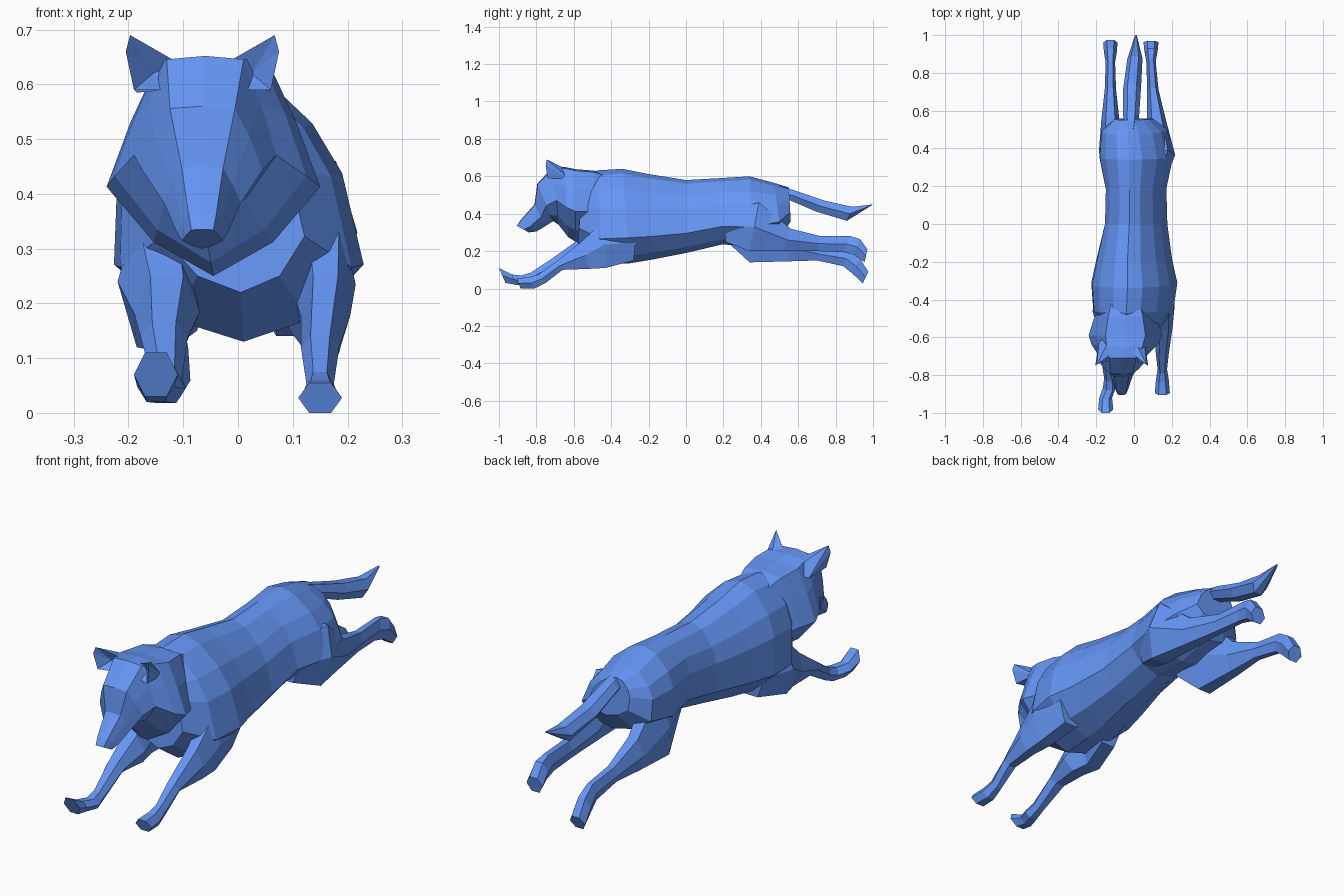
import bpy, bmesh

# Cross-sections: u = fraction of half width, v = 0 at the underside, 1 at the top
TORSO = [(0, 1), (.34, .95), (.7, .78), (.9, .6), (1, .27), (.58, .08), (0, 0),
         (-.58, .08), (-1, .27), (-.9, .6), (-.7, .78), (-.34, .95)]
HEAD = [(0, 1), (.54, .98), (.78, .72), (1, .42), (.56, .16), (0, 0),
        (-.56, .16), (-1, .42), (-.78, .72), (-.54, .98)]
LIMB = [(-.5, 1), (.5, 1), (1, .5), (.5, 0), (-.5, 0), (-1, .5)]

fur = bpy.data.materials.new("blue")
fur.diffuse_color = (.13, .305, .92, 1)


def make_object(name, verts, faces):
    mesh = bpy.data.meshes.new(name)
    bm = bmesh.new()
    vs = [bm.verts.new(v) for v in verts]
    for f in faces:
        bm.faces.new([vs[i] for i in f])
    bmesh.ops.recalc_face_normals(bm, faces=bm.faces)
    bm.to_mesh(mesh)
    bm.free()
    mesh.materials.append(fur)
    obj = bpy.data.objects.new(name, mesh)
    bpy.context.collection.objects.link(obj)
    return obj


def loft(name, section, rings, lean=0):
    """Each ring: centre x, half width, top y, top z, underside y, underside z."""
    n = len(section)
    verts, faces = [], []
    for x, w, yt, zt, yb, zb in rings:
        verts += [(x + u * w - lean * (2 * v - 1), yb + (yt - yb) * v, zb + (zt - zb) * v)
                  for u, v in section]
    for r in range(len(rings) - 1):
        for i in range(n):
            j = (i + 1) % n
            faces.append((r * n + i, r * n + j, (r + 1) * n + j, (r + 1) * n + i))
    faces += [tuple(range(n)), tuple(range(len(verts) - n, len(verts)))]
    return make_object(name, verts, faces)


# Torso from rump to chest, leaning slightly to one side
loft("torso", TORSO, [
    (-.01, .10, .55, .54, .56, .36),
    (-.01, .175, .47, .565, .51, .28),
    (.0, .195, .34, .60, .36, .23),
    (.0, .16, .18, .59, .19, .235),
    (.0, .165, .0, .58, .0, .19),
    (-.01, .20, -.2, .612, -.18, .155),
    (-.01, .228, -.34, .64, -.30, .135),
    (-.015, .212, -.47, .632, -.45, .13),
    (-.02, .13, -.55, .60, -.58, .22)], lean=.025)

# Neck ruff, skull and down-pointing muzzle
loft("head", HEAD, [
    (-.045, .13, -.40, .60, -.44, .24),
    (-.045, .17, -.49, .63, -.52, .25),
    (-.045, .195, -.59, .638, -.59, .25),
    (-.05, .175, -.65, .65, -.63, .275),
    (-.06, .13, -.71, .652, -.68, .34),
    (-.065, .11, -.795, .56, -.71, .36),
    (-.065, .07, -.81, .45, -.75, .335),
    (-.065, .047, -.885, .365, -.80, .305),
    (-.065, .037, -.905, .335, -.84, .30)])

# Ears with a folded inner face
for side, label in ((-1, "right"), (1, "left")):
    pts = [(.045, -.68, .64), (.055, -.72, .59), (.125, -.74, .59), (.12, -.62, .585),
           (.14, -.75, .66), (.05, -.58, .61), (.09, -.69, .62), (.132, -.745, .69)]
    make_object("ear_" + label, [(-.065 + side * x, y, z) for x, y, z in pts],
                [(0, 6, 7), (6, 4, 7), (0, 1, 6), (1, 2, 6), (6, 2, 4), (2, 3, 4),
                 (3, 7, 4), (3, 5, 7), (5, 0, 7), (0, 1, 2, 3, 5)])

# Tail, thickening and then running to a point
loft("tail", LIMB, [
    (-.02, .03, .50, .55, .50, .48),
    (-.015, .042, .58, .525, .56, .47),
    (-.01, .047, .74, .47, .70, .41),
    (.005, .04, .89, .437, .86, .362),
    (.01, .006, 1.0, .45, .99, .443)])

# Front legs, both reaching forward, from shoulder to paw
loft("front_leg_right", LIMB, [
    (-.11, .07, -.30, .34, -.31, .15),
    (-.15, .07, -.46, .36, -.46, .12),
    (-.13, .06, -.59, .25, -.54, .115),
    (-.135, .043, -.71, .165, -.67, .115),
    (-.13, .028, -.83, .085, -.80, .04),
    (-.13, .034, -.88, .07, -.85, .018),
    (-.15, .034, -.93, .075, -.91, .02),
    (-.15, .04, -1.0, .11, -.965, .03)])
loft("front_leg_left", LIMB, [
    (.13, .07, -.26, .34, -.28, .15),
    (.155, .06, -.44, .36, -.43, .11),
    (.16, .045, -.56, .25, -.52, .105),
    (.15, .035, -.70, .14, -.66, .10),
    (.15, .025, -.79, .075, -.75, .03),
    (.15, .034, -.84, .06, -.81, .0),
    (.15, .04, -.905, .055, -.885, .0)])

# Hind legs, both stretched back, from thigh to paw
loft("hind_leg_right", LIMB, [
    (-.09, .055, .24, .40, .22, .25),
    (-.12, .066, .42, .44, .34, .14),
    (-.125, .048, .56, .29, .54, .145),
    (-.125, .03, .72, .22, .70, .15),
    (-.125, .025, .87, .20, .84, .12),
    (-.125, .034, .93, .16, .89, .08),
    (-.125, .038, .975, .09, .945, .028)])
loft("hind_leg_left", LIMB, [
    (.10, .06, .23, .42, .21, .25),
    (.14, .078, .39, .46, .34, .20),
    (.12, .052, .56, .32, .52, .20),
    (.10, .03, .72, .28, .70, .20),
    (.09, .025, .88, .28, .84, .195),
    (.09, .035, .93, .265, .90, .18),
    (.09, .04, .97, .21, .955, .14)])
